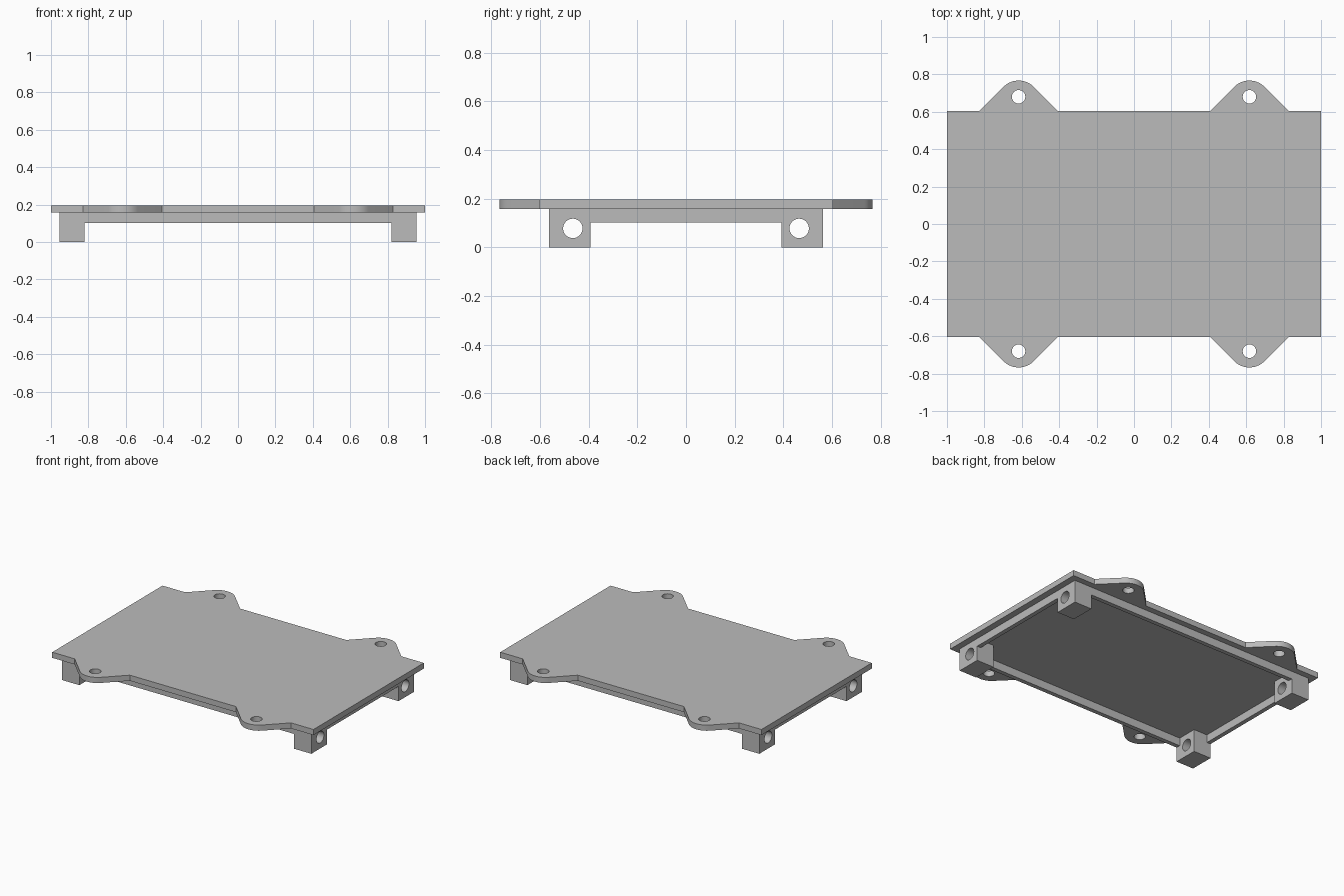
import bpy
import bmesh
from math import cos, sin, pi, radians
from mathutils import Matrix, Vector

if "Cube" in bpy.data.objects:
    bpy.data.objects.remove(bpy.data.objects["Cube"], do_unlink=True)

grey = bpy.data.materials.new("plain grey")
grey.use_nodes = True
grey.diffuse_color = (0.5, 0.5, 0.5, 1)
grey.node_tree.nodes["Principled BSDF"].inputs["Base Color"].default_value = (0.5, 0.5, 0.5, 1)

# Main dimensions
HALF_X, HALF_Y = 1.0, 0.603            # plate
PLATE_BOTTOM, PLATE_TOP = 0.157, 0.196
OUT_X, OUT_Y = 0.955, 0.562            # outer faces of legs and rim
IN_X, IN_Y = 0.821, 0.392              # inner faces of legs
RIM_BOTTOM, RIM_WIDTH = 0.102, 0.03
TAB_X, TAB_HALF = 0.617, 0.211
TAB_ARC_Y, TAB_ARC_R = 0.653, 0.114


def arc(cx, cy, r, start, end, steps):
    angles = [start + (end - start) * i / steps for i in range(steps + 1)]
    return [(cx + r * cos(a), cy + r * sin(a)) for a in angles]


def circle(cx, cy, r):
    return arc(cx, cy, r, 0, 2 * pi, 32)[:-1]


def rectangle(x0, x1, y0, y1):
    return [(x0, y0), (x1, y0), (x1, y1), (x0, y1)]


def extrude_profile(name, loops, low, high, turn=Matrix.Identity(4)):
    """Fill closed outlines (inner ones become holes) and extrude them."""
    curve = bpy.data.curves.new(name, "CURVE")
    curve.dimensions = "2D"
    curve.fill_mode = "BOTH"
    curve.extrude = (high - low) / 2
    for loop in loops:
        spline = curve.splines.new("POLY")
        spline.points.add(len(loop) - 1)
        for point, (x, y) in zip(spline.points, loop):
            point.co = (x, y, 0, 1)
        spline.use_cyclic_u = True
    helper = bpy.data.objects.new(name + " outline", curve)
    mesh = bpy.data.meshes.new_from_object(helper)
    bpy.data.objects.remove(helper)
    bpy.data.curves.remove(curve)

    bm = bmesh.new()
    bm.from_mesh(mesh)
    bmesh.ops.remove_doubles(bm, verts=bm.verts, dist=0.0001)
    bmesh.ops.recalc_face_normals(bm, faces=bm.faces)
    for face in bm.faces:
        face.smooth = True
    bm.to_mesh(mesh)
    bm.free()
    mesh.transform(turn @ Matrix.Translation(Vector((0, 0, (low + high) / 2))))
    mesh.set_sharp_from_angle(angle=radians(30))
    mesh.name = name
    mesh.materials.clear()
    mesh.materials.append(grey)
    obj = bpy.data.objects.new(name, mesh)
    bpy.context.collection.objects.link(obj)
    return obj


# Top plate with four rounded mounting tabs
def tab_edge(cx):
    return ([(cx + TAB_HALF, HALF_Y)]
            + arc(cx, TAB_ARC_Y, TAB_ARC_R, pi / 4, 3 * pi / 4, 16)
            + [(cx - TAB_HALF, HALF_Y)])


back_edge = [(HALF_X, HALF_Y)] + tab_edge(TAB_X) + tab_edge(-TAB_X) + [(-HALF_X, HALF_Y)]
outline = back_edge + [(-x, -y) for x, y in back_edge]
screw_holes = [circle(sx * TAB_X, sy * 0.68, 0.036) for sx in (-1, 1) for sy in (-1, 1)]
extrude_profile("top_plate", [outline] + screw_holes, PLATE_BOTTOM, PLATE_TOP)

# Corner legs, each drilled from side to side
side_turn = Matrix(((0, 0, 1, 0), (1, 0, 0, 0), (0, 1, 0, 0), (0, 0, 0, 1)))
for sx, side in ((1, "left"), (-1, "right")):
    for sy, end in ((-1, "front"), (1, "back")):
        y0, y1 = sorted((sy * IN_Y, sy * OUT_Y))
        x0, x1 = sorted((sx * IN_X, sx * OUT_X))
        profile = [rectangle(y0, y1, 0, PLATE_BOTTOM), circle(sy * 0.465, 0.078, 0.04)]
        extrude_profile(f"{end}_{side}_leg", profile, x0, x1, side_turn)

# Thin rim bars joining the legs
for sy, end in ((-1, "front"), (1, "back")):
    y0, y1 = sorted((sy * (OUT_Y - RIM_WIDTH), sy * OUT_Y))
    extrude_profile(f"{end}_rim", [rectangle(-IN_X, IN_X, y0, y1)], RIM_BOTTOM, PLATE_BOTTOM)
for sx, side in ((1, "left"), (-1, "right")):
    x0, x1 = sorted((sx * (OUT_X - RIM_WIDTH), sx * OUT_X))
    extrude_profile(f"{side}_rim", [rectangle(x0, x1, -IN_Y, IN_Y)], RIM_BOTTOM, PLATE_BOTTOM)
